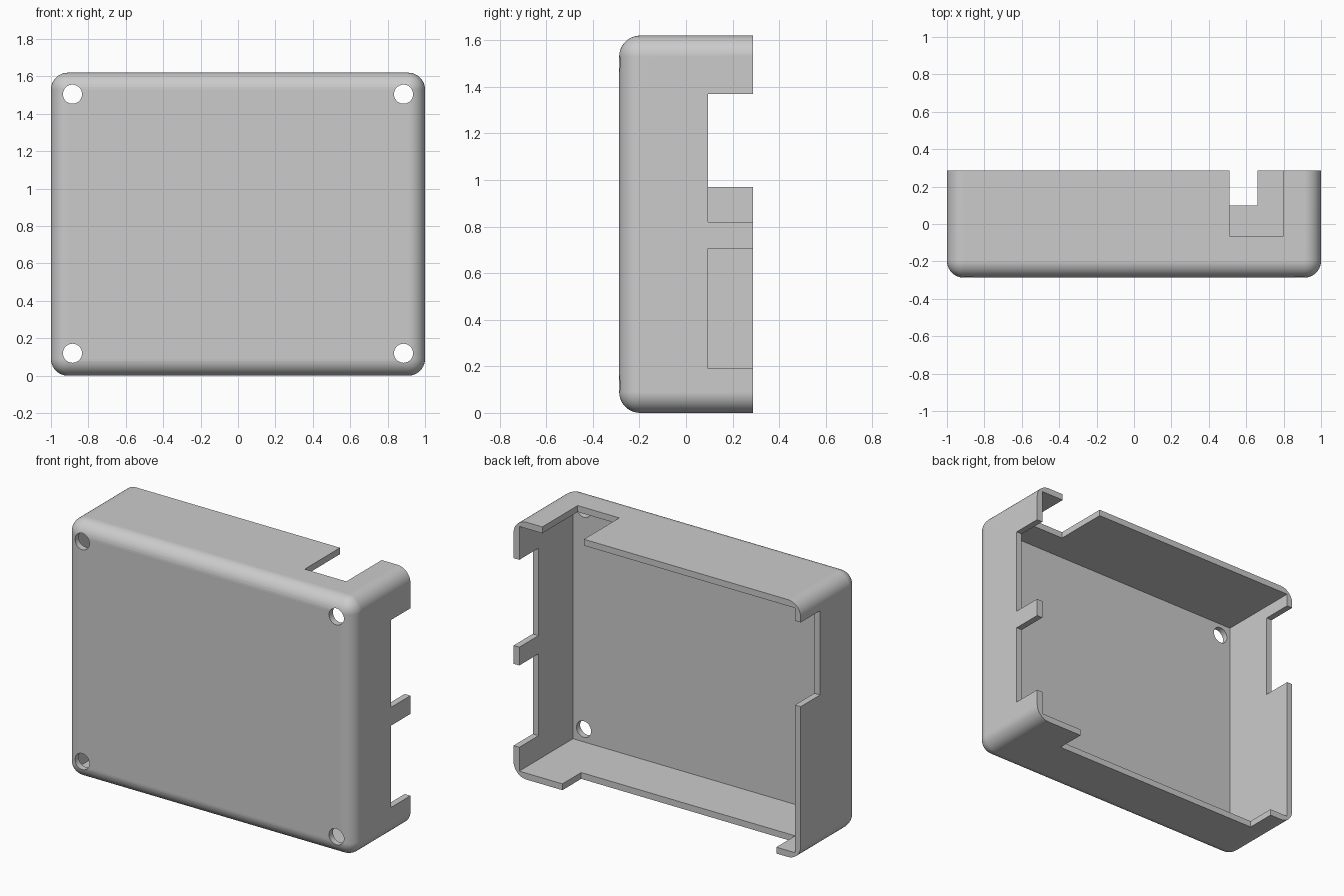
import bpy
import bmesh
import math

if "Cube" in bpy.data.objects:
    bpy.data.objects.remove(bpy.data.objects["Cube"], do_unlink=True)

HEIGHT, BACK, WALL, RADIUS = 1.62, 0.287, 0.04, 0.09

grey = bpy.data.materials.new("plain grey")
grey.use_nodes = True
colour = (0.6, 0.6, 0.6, 1)
grey.diffuse_color = colour
grey.node_tree.nodes["Principled BSDF"].inputs["Base Color"].default_value = colour


def box(name, x, y, z):
    """Box between the given (low, high) pairs."""
    bm = bmesh.new()
    bmesh.ops.create_cube(bm, size=1)
    for v in bm.verts:
        v.co = [r[0] if c < 0 else r[1] for c, r in zip(v.co, (x, y, z))]
    mesh = bpy.data.meshes.new(name)
    bm.to_mesh(mesh)
    bm.free()
    mesh.materials.append(grey)
    obj = bpy.data.objects.new(name, mesh)
    bpy.context.collection.objects.link(obj)
    return obj


# Outer block, rounded everywhere except around the open back
shell = box("case_shell", (-1, 1), (-BACK, BACK), (0, HEIGHT))
bm = bmesh.new()
bm.from_mesh(shell.data)
rounded = [e for e in bm.edges if any(v.co.y < 0 for v in e.verts)]
bmesh.ops.bevel(bm, geom=rounded, offset=RADIUS, segments=10, profile=0.5,
                affect='EDGES', clamp_overlap=True)
bm.to_mesh(shell.data)
bm.free()

# Cavity and port notches running out through the back
OUT = 0.5
SIDE = 0.095
cutters = [
    box("cavity", (WALL - 1, 1 - WALL), (WALL - BACK, OUT), (WALL, HEIGHT - WALL)),
    box("left_upper_notch", (0.9, 1.1), (SIDE, OUT), (0.82, 1.37)),
    box("left_lower_notch", (0.9, 1.1), (SIDE, OUT), (0.19, 0.705)),
    box("right_notch", (-1.1, -0.9), (SIDE, OUT), (0.97, 1.5)),
    box("top_notch", (0.51, 0.80), (-0.065, OUT), (1.5, 1.7)),
    box("bottom_notch", (-0.83, 0.66), (0.1, OUT), (-0.1, 0.1)),
]

# Screw holes near the front corners
for x in (-0.885, 0.885):
    for z in (0.12, HEIGHT - 0.115):
        bpy.ops.mesh.primitive_cylinder_add(
            vertices=48, radius=0.051, depth=0.2,
            location=(x, -BACK, z), rotation=(math.pi / 2, 0, 0))
        hole = bpy.context.object
        hole.name = "screw_hole"
        hole.data.materials.append(grey)
        cutters.append(hole)

bpy.ops.object.select_all(action='DESELECT')
bpy.context.view_layer.objects.active = shell
shell.select_set(True)
for cutter in cutters:
    mod = shell.modifiers.new("cut", 'BOOLEAN')
    mod.operation = 'DIFFERENCE'
    mod.solver = 'EXACT'
    mod.object = cutter
    bpy.ops.object.modifier_apply(modifier=mod.name)
    bpy.data.objects.remove(cutter, do_unlink=True)

# Smooth rounding with crisp flat faces
bpy.ops.object.shade_smooth_by_angle(angle=math.radians(30))
weighted = shell.modifiers.new("flat_face_normals", 'WEIGHTED_NORMAL')
weighted.keep_sharp = True
